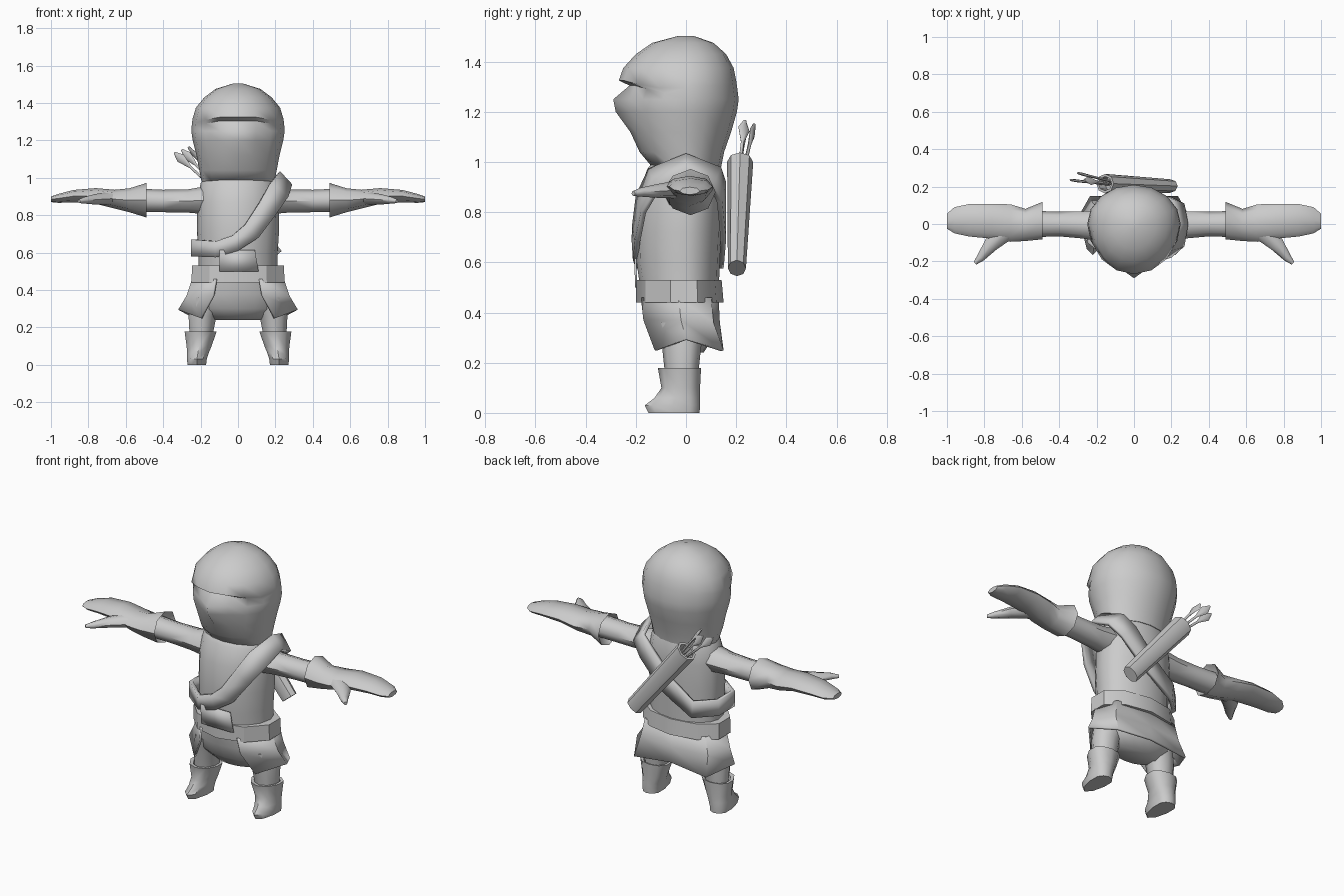
import bpy, bmesh, math
from mathutils import Vector

if "Cube" in bpy.data.objects:
    bpy.data.objects.remove(bpy.data.objects["Cube"])

grey = bpy.data.materials.new("plain grey")
grey.diffuse_color = (0.6, 0.6, 0.6, 1)
grey.use_nodes = True
grey.node_tree.nodes["Principled BSDF"].inputs["Base Color"].default_value = grey.diffuse_color


def make(name, verts, faces, mirror=False, thick=0, angle=50):
    bm = bmesh.new()
    vs = [bm.verts.new(v) for v in verts]
    for f in faces:
        bm.faces.new([vs[i] for i in f])
    bmesh.ops.recalc_face_normals(bm, faces=bm.faces)
    me = bpy.data.meshes.new(name)
    bm.to_mesh(me)
    bm.free()
    me.materials.append(grey)
    me.shade_smooth()
    me.set_sharp_from_angle(angle=math.radians(angle))
    ob = bpy.data.objects.new(name, me)
    bpy.context.collection.objects.link(ob)
    if thick:
        m = ob.modifiers.new("thickness", 'SOLIDIFY')
        m.thickness = thick
        m.offset = -1
    if mirror:
        m = ob.modifiers.new("mirror", 'MIRROR')
        m.use_mirror_merge = False
    return ob


def loft(name, rings, caps=True, closed=True, **kw):
    """Skin a stack of rings with equal point counts."""
    n = len(rings[0])
    verts = [p for r in rings for p in r]
    faces = []
    for i in range(len(rings) - 1):
        for k in range(n if closed else n - 1):
            a, b = i * n + k, i * n + (k + 1) % n
            faces.append((a, b, b + n, a + n))
    if caps:
        faces += [tuple(range(n)), tuple(range(len(verts) - n, len(verts)))]
    return make(name, verts, faces, **kw)


def level(z, w, front, back, xc=0, n=16):
    """Horizontal ring; point 0 faces forward, depth differs front and back."""
    pts = []
    for k in range(n):
        a = 2 * math.pi * k / n
        c = math.cos(a)
        pts.append((xc + w * math.sin(a), -c * (front if c > 0 else back), z))
    return pts


def limb(name, rows, n=8, **kw):
    """Rows along x: x, z centre, z radius, y centre, y radius."""
    rings = [[(x, yc + yr * math.cos(2 * math.pi * k / n), zc + zr * math.sin(2 * math.pi * k / n))
              for k in range(n)] for x, zc, zr, yc, yr in rows]
    return loft(name, rings, mirror=True, **kw)


def tube(name, path, n=8, flat_dir=(0, 1, 0), **kw):
    """Path rows: point, radius across, radius along flat_dir."""
    pts = [Vector(p[0]) for p in path]
    axis = (pts[-1] - pts[0]).normalized()
    u = axis.cross(Vector(flat_dir)).normalized()
    v = axis.cross(u)
    rings = [[p + u * ru * math.cos(2 * math.pi * k / n) + v * rv * math.sin(2 * math.pi * k / n)
              for k in range(n)] for p, (_, ru, rv) in zip(pts, path)]
    return loft(name, rings, **kw)


# hooded head: brow ledge, recessed face, pointed nose
head = []
for z, w, f, b, nose in [(1.503, .03, .03, .03, 0), (1.475, .12, .135, .11, 0), (1.43, .18, .2, .16, 0),
                         (1.375, .225, .25, .19, 0), (1.325, .243, .268, .2, 0), (1.305, .246, .22, .203, .225),
                         (1.25, .25, .24, .21, .29), (1.2, .242, .24, .203, .28), (1.12, .222, .215, .18, .222),
                         (1.04, .207, .185, .152, 0), (.98, .195, .135, .14, 0)]:
    ring = level(z, w, f, b)
    if nose:
        ring[0] = (0, -nose, z)
    if 1.3 < z < 1.33:
        for k, drop in ((2, .015), (3, .03), (4, .01)):
            for i in (k, 16 - k):
                x, y, zz = ring[i]
                ring[i] = (x, y, zz - drop)
    head.append(ring)
loft("hooded_head", head, angle=60)

# tunic body
loft("tunic", [level(1.02, .16, .12, .12), level(.97, .2, .155, .14), level(.87, .217, .192, .145),
               level(.72, .22, .2, .14), level(.6, .212, .197, .135), level(.48, .212, .18, .13)], angle=60)
# tunic front tail panel
loft("tunic_tail", [[(-.1, -.198, .615), (.09, -.198, .615)], [(-.1, -.195, .5), (.11, -.195, .5)]],
     caps=False, closed=False, thick=.008)

# belt
loft("belt", [level(.44, .262, .2, .15, n=10), level(.53, .258, .2, .142, n=10)], angle=30)

# trousers and legs
loft("trousers", [level(.48, .215, .175, .13), level(.38, .24, .16, .12), level(.3, .235, .13, .11),
                  level(.24, .14, .08, .07)], angle=60)
loft("leg", [level(.36, .09, .12, .08, .16, 10), level(.26, .078, .095, .06, .19, 10),
             level(.12, .06, .08, .045, .2, 10)], mirror=True)

# skirt flaps, open at the front
half = [((.12, -.18, .46), (.135, -.17, .37), (.2, -.125, .25)),
        ((.245, -.03, .46), (.275, -.02, .37), (.32, 0, .295)),
        ((.2, .1, .46), (.22, .11, .36), (.235, .15, .25)),
        ((0, .13, .46), (0, .135, .36), (0, .145, .275))]
cols = half + [tuple((-x, y, z) for x, y, z in c) for c in half[2::-1]]
loft("skirt", cols, caps=False, closed=False, thick=.012, angle=30)

# boots
loft("boot", [level(.12, .06, .08, .045, .2, 10), level(.175, .07, .09, .05, .2, 10),
              level(.178, .09, .112, .06, .2, 10), level(.1, .07, .098, .056, .208, 10),
              level(.06, .06, .125, .056, .215, 10), level(.03, .056, .165, .056, .22, 10),
              level(0, .052, .15, .054, .22, 10)], mirror=True)

# arms, gloves and thumbs
limb("arm", [(.17, .88, .075, -.01, .085), (.27, .876, .062, -.005, .073), (.4, .876, .06, 0, .066),
             (.53, .88, .062, 0, .07)])
limb("glove", [(.53, .88, .06, 0, .07), (.49, .88, .092, .018, .1), (.58, .88, .064, -.005, .086),
               (.66, .886, .05, .005, .1), (.76, .903, .042, .015, .093), (.88, .902, .033, .02, .087),
               (.96, .89, .024, .02, .07), (1.0, .885, .015, .015, .04)])
tube("thumb", [((.69, -.04, .89), .055, .035), ((.765, -.11, .885), .04, .028),
               ((.82, -.18, .88), .022, .018), ((.85, -.21, .875), .01, .01)], flat_dir=(0, 0, 1), mirror=True)

# shoulder strap: lower and upper edge around the body
strap = [((.29, 0, .965), (.225, 0, 1.035)), ((.27, -.12, .9), (.18, -.15, .975)),
         ((.2, -.18, .8), (.12, -.2, .87)), ((.11, -.205, .68), (.04, -.215, .75)),
         ((0, -.212, .61), (-.03, -.217, .69)), ((-.12, -.2, .575), (-.12, -.205, .66)),
         ((-.25, -.1, .58), (-.25, -.1, .67)), ((-.25, .05, .58), (-.25, .05, .67)),
         ((-.14, .15, .575), (-.15, .15, .67)), ((.05, .16, .69), (-.02, .16, .765)),
         ((.2, .145, .84), (.12, .16, .92)), ((.27, .11, .91), (.19, .14, .98))]
n = len(strap)
make("shoulder_strap", [p for pair in strap for p in pair],
     [(2 * i, 2 * i + 1, (2 * i + 3) % (2 * n), (2 * i + 2) % (2 * n)) for i in range(n)],
     thick=.022, angle=30)

# quiver with a hollow mouth
low, top = Vector((.195, .203, .577)), Vector((-.155, .216, 1.0))
tube("quiver", [(low, .05, .036), (top, .06, .052), (top, .046, .038), (top.lerp(low, .1), .046, .038)],
     angle=40)

# arrows with flat fletching
for i, (tip, turn) in enumerate([((-.34, .235, 1.135), (0, 1, .3)), ((-.265, .235, 1.165), (1, .4, 0)),
                                 ((-.30, .272, 1.15), (.5, 1, 0))]):
    tip = Vector(tip)
    base = top.lerp(low, .12)
    base += (tip - Vector((-.3, .245, 1.15))) * .4
    rows = [(base, .007, .007), (base.lerp(tip, .6), .007, .007), (base.lerp(tip, .84), .026, .007),
            (tip, .006, .006)]
    tube("arrow_%d" % (i + 1), rows, n=6, flat_dir=turn)
